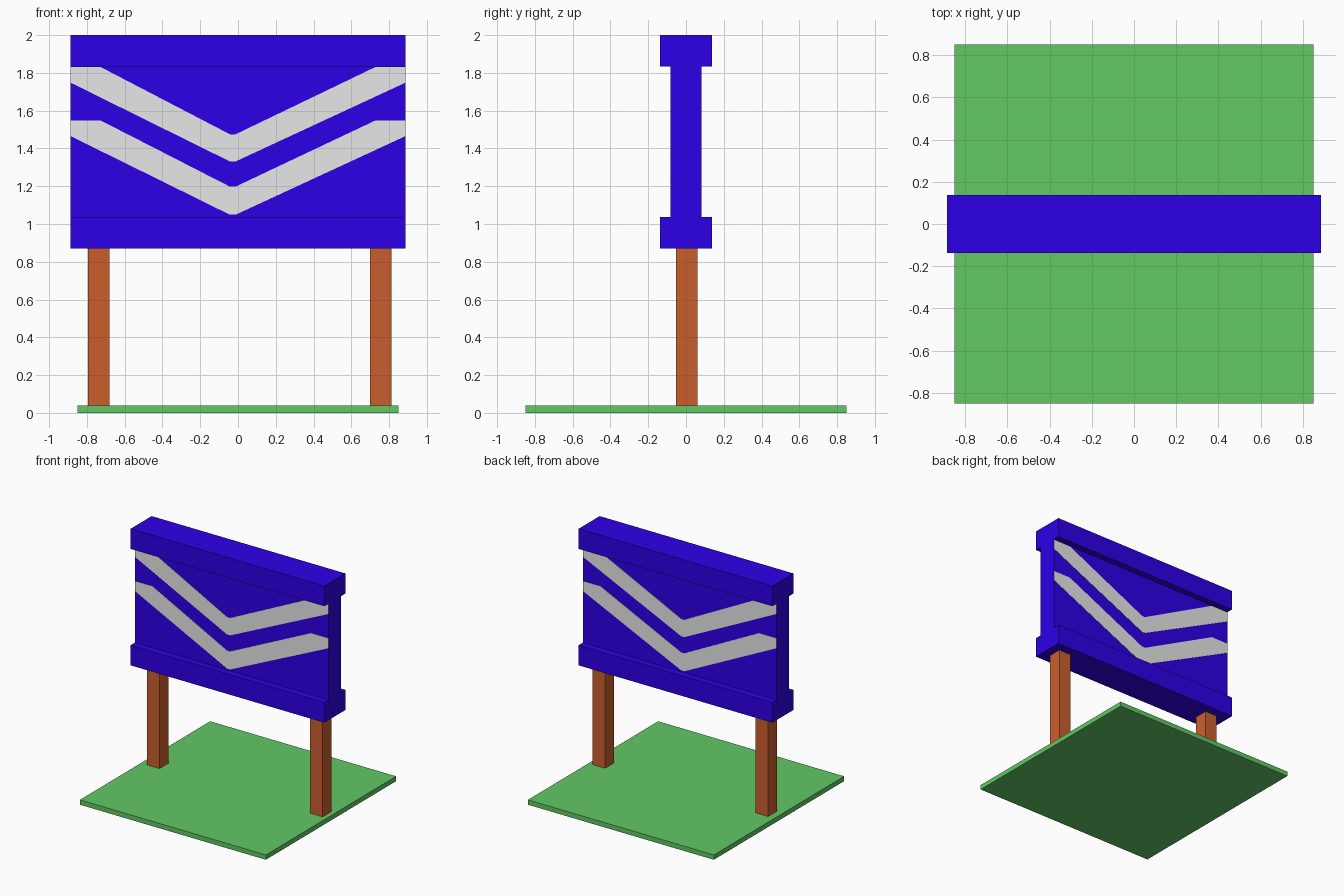
import bpy

if "Cube" in bpy.data.objects:
    bpy.data.objects.remove(bpy.data.objects["Cube"])


def material(name, rgb):
    m = bpy.data.materials.new(name)
    m.diffuse_color = (*rgb, 1.0)
    m.use_nodes = True
    m.node_tree.nodes["Principled BSDF"].inputs["Base Color"].default_value = m.diffuse_color
    return m


BLUE = material("blue paint", (0.027, 0.0, 0.8))
GREY = material("light grey stripe", (0.8, 0.8, 0.8))
WOOD = material("brown wood", (0.59, 0.114, 0.027))
GREEN = material("grass green", (0.12, 0.58, 0.127))


def prism(name, outline, y0, y1, mat):
    """Extrude a closed x-z outline (anticlockwise from the front) from y0 to y1."""
    n = len(outline)
    verts = [(x, y, z) for y in (y0, y1) for x, z in outline]
    faces = [tuple(range(n)), tuple(range(2 * n - 1, n - 1, -1))]
    faces += [(i, i + n, (i + 1) % n + n, (i + 1) % n) for i in range(n)]
    mesh = bpy.data.meshes.new(name)
    mesh.from_pydata(verts, [], faces)
    mesh.materials.append(mat)
    obj = bpy.data.objects.new(name, mesh)
    bpy.context.collection.objects.link(obj)
    return obj


def box(name, x0, x1, y0, y1, z0, z1, mat):
    return prism(name, [(x0, z0), (x1, z0), (x1, z1), (x0, z1)], y0, y1, mat)


HALF = 0.886      # half width of the board
FACE = 0.081      # half depth of the board
RAIL = 0.137      # half depth of the rails

# Grass base and the two posts
box("grass_base", -0.851, 0.851, -0.851, 0.851, 0.0, 0.04, GREEN)
for side, x in (("left", -0.737), ("right", 0.755)):
    box(side + "_post", x - 0.057, x + 0.057, -0.054, 0.06, 0.03, 0.88, WOOD)

# Board between a bottom and a top rail
box("sign_board", -HALF, HALF, -FACE, FACE, 1.035, 1.835, BLUE)
box("bottom_rail", -HALF, HALF, -RAIL, RAIL, 0.87, 1.037, BLUE)
box("top_rail", -HALF, HALF, -RAIL, RAIL, 1.833, 2.0, BLUE)

# Chevron stripes as thin plates on both faces: outer top, outer bottom, apex bottom, apex top
APEX = -0.028
stripes = {"upper": (1.83, 1.748, 1.331, 1.475), "lower": (1.547, 1.465, 1.049, 1.198)}
for level, (top, low, tip_low, tip_top) in stripes.items():
    outline = [(-HALF, low), (APEX - 0.015, tip_low), (APEX + 0.015, tip_low), (HALF, low),
               (HALF, top), (0.725, top), (APEX + 0.015, tip_top), (APEX - 0.015, tip_top),
               (-0.725, top), (-HALF, top)]
    prism(level + "_front_stripe", outline, -FACE - 0.002, -FACE + 0.001, GREY)
    prism(level + "_back_stripe", outline, FACE - 0.001, FACE + 0.002, GREY)
